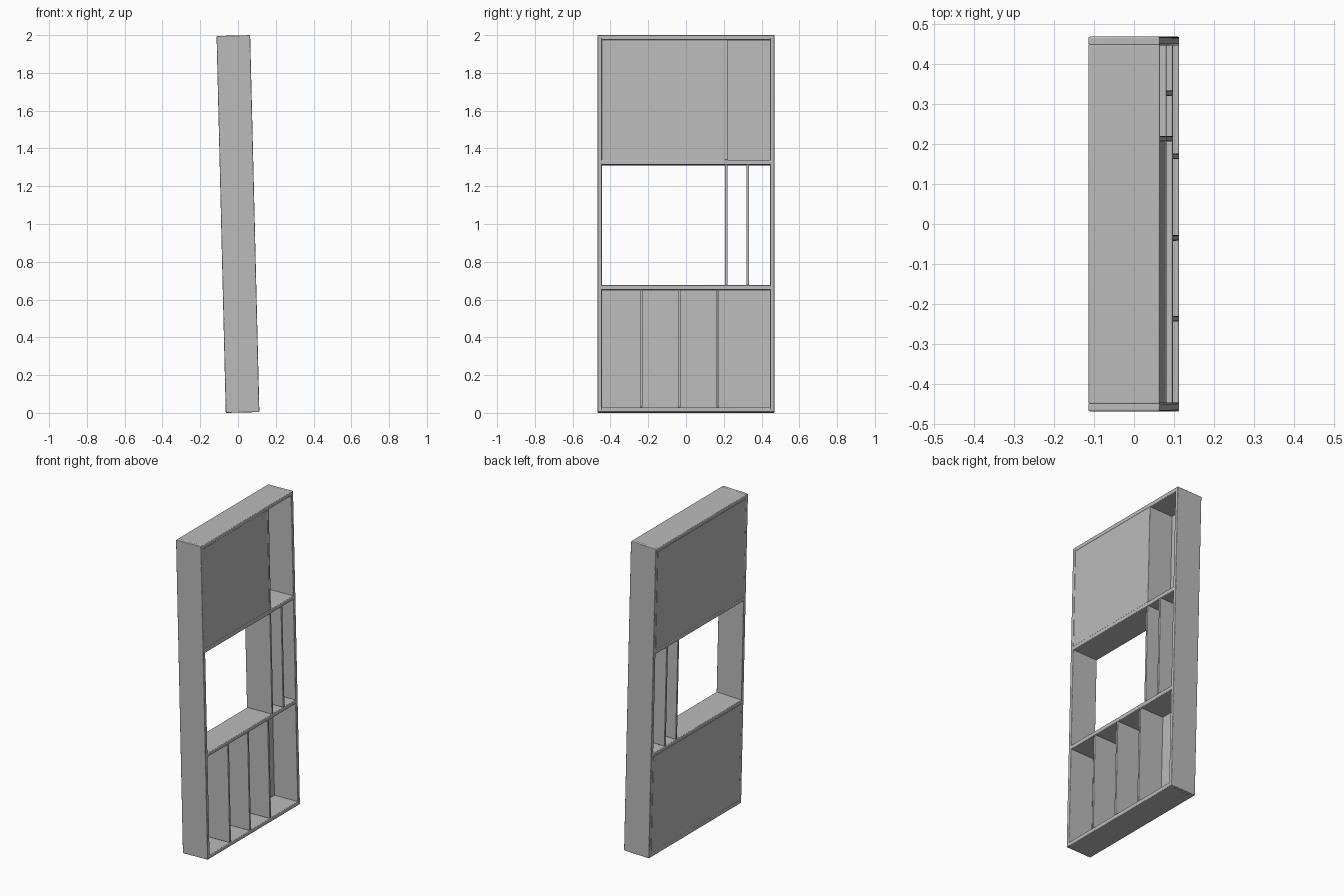
import bpy
from math import radians
from mathutils import Matrix

cube = bpy.data.objects.get("Cube")
if cube:
    bpy.data.objects.remove(cube, do_unlink=True)

DEPTH, HALF, TALL = 0.178, 0.468, 1.996
SIDE, SHELF, THIN = 0.022, 0.025, 0.014
INNER = HALF - SIDE

grey = bpy.data.materials.new("light grey")
grey.use_nodes = True
grey.diffuse_color = (0.5, 0.5, 0.5, 1)
grey.node_tree.nodes["Principled BSDF"].inputs["Base Color"].default_value = (0.5, 0.5, 0.5, 1)

# The whole case leans slightly back about its bottom back edge
LEAN = Matrix.Translation((-0.0648, 0, 0)) @ Matrix.Rotation(radians(-1.4), 4, 'Y')


def board(name, x, y, z, bevel=0.004):
    """Box between (low, high) limits on each axis, with softened edges."""
    bpy.ops.mesh.primitive_cube_add(size=1)
    ob = bpy.context.object
    ob.name = name
    spans = (x, y, z)
    size = [b - a for a, b in spans]
    mid = [(a + b) / 2 for a, b in spans]
    ob.data.transform(Matrix.Translation(mid) @ Matrix.Diagonal((*size, 1)))
    ob.matrix_world = LEAN
    ob.data.materials.append(grey)
    if bevel:
        mod = ob.modifiers.new("soft edges", 'BEVEL')
        mod.width = bevel
        mod.segments = 3
    bpy.ops.object.shade_smooth_by_angle(angle=radians(40))
    return ob


full = (0, DEPTH)

# Outer sides
for name, s in (("right_side", -1), ("left_side", 1)):
    board(name, full, sorted((s * INNER, s * HALF)), (0, TALL))

# Horizontal boards
levels = {"bottom_board": 0.0125, "lower_shelf": 0.66,
          "upper_shelf": 1.323, "top_board": TALL - 0.0125}
for name, z in levels.items():
    board(name, full, (-INNER - 0.004, INNER + 0.004), (z - SHELF / 2, z + SHELF / 2))

# Clear height of each bay
zs = list(levels.values())
bays = [(a + SHELF / 2, b - SHELF / 2) for a, b in zip(zs, zs[1:])]
low, middle, high = bays

# Upright dividers
for name, bay, places in (("lower_divider", low, (-0.237, -0.035, 0.169)),
                          ("middle_divider", middle, (0.213, 0.327)),
                          ("upper_divider", high, (0.213,))):
    for y in places:
        board(name, full, (y - THIN / 2, y + THIN / 2), bay, 0.002)

# Back panels behind the lower and upper bays, the middle stays open
for name, bay in (("lower_back_panel", low), ("upper_back_panel", high)):
    board(name, (0, 0.012), (-INNER, INNER), bay, 0)

# Closed door across the wide upper compartment
board("upper_door", (DEPTH - 0.018, DEPTH - 0.002), (-INNER, 0.213 - THIN / 2), high, 0)
